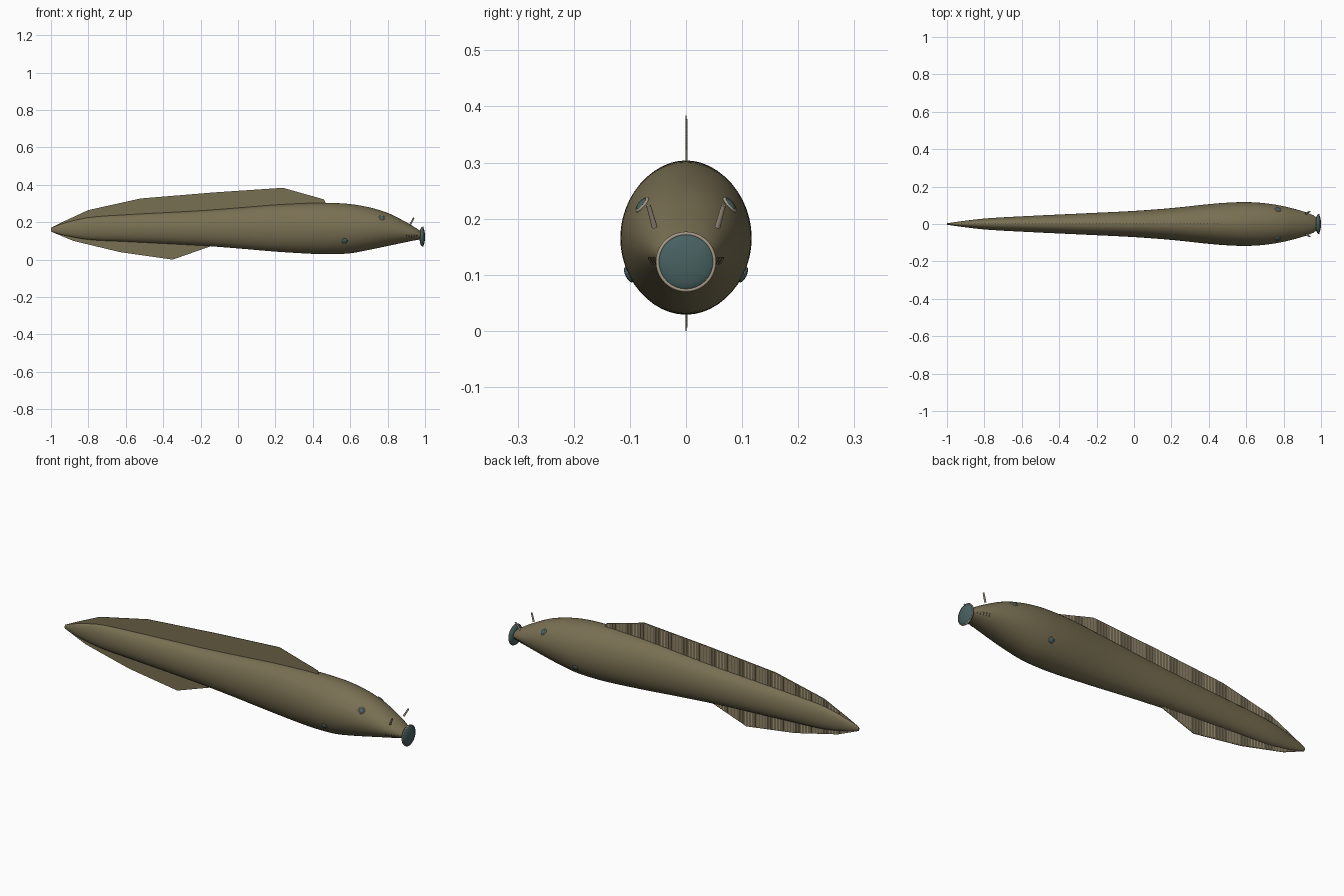
import bpy, bmesh, math
from mathutils import Vector, Matrix

cube = bpy.data.objects.get("Cube")
if cube:
    bpy.data.objects.remove(cube, do_unlink=True)


def material(name, rgb):
    mat = bpy.data.materials.new(name)
    mat.use_nodes = True
    mat.diffuse_color = (*rgb, 1)
    mat.node_tree.nodes["Principled BSDF"].inputs["Base Color"].default_value = (*rgb, 1)
    return mat


olive = material("olive skin", (.19, .16, .085))
teal = material("dark teal", (.065, .12, .12))
tan = material("pale tan", (.38, .32, .24))
dark = material("dark brown", (.07, .055, .035))


def finish(name, bm, mat, smooth=True):
    bmesh.ops.recalc_face_normals(bm, faces=bm.faces[:])
    mesh = bpy.data.meshes.new(name)
    bm.to_mesh(mesh)
    bm.free()
    mesh.materials.append(mat)
    obj = bpy.data.objects.new(name, mesh)
    bpy.context.collection.objects.link(obj)
    if smooth:
        bpy.ops.object.select_all(action="DESELECT")
        obj.select_set(True)
        bpy.context.view_layer.objects.active = obj
        bpy.ops.object.shade_smooth_by_angle(angle=math.radians(40))
    return obj


# Body stations: x, underside z, back z, half width
STATIONS = [
    (-1, .15, .17, .004), (-.93, .13, .195, .014), (-.8, .107, .225, .029),
    (-.6, .096, .24, .041), (-.2, .075, .262, .06), (0, .06, .277, .07),
    (.2, .043, .293, .085), (.4, .031, .303, .106), (.5, .029, .303, .114),
    (.6, .034, .297, .117), (.7, .052, .28, .111), (.8, .073, .25, .095),
    (.9, .094, .2, .069), (.95, .104, .17, .05), (.98, .108, .15, .033),
]


def body_at(x):
    """Smoothly interpolated underside, back and half width at x."""
    s = STATIONS
    i = max(k for k in range(len(s) - 1) if s[k][0] <= x or k == 0)
    span = s[i + 1][0] - s[i][0]
    t = (x - s[i][0]) / span

    def slope(k, c):
        a, b = s[max(k - 1, 0)], s[min(k + 1, len(s) - 1)]
        return (b[c] - a[c]) / (b[0] - a[0]) * span

    return [(1 + 2 * t) * (1 - t) ** 2 * s[i][c] + t * (1 - t) ** 2 * slope(i, c)
            + t * t * (3 - 2 * t) * s[i + 1][c] + t * t * (t - 1) * slope(i + 1, c)
            for c in (1, 2, 3)]


def skin_point(x, z, side):
    """Point on the skin and its outward normal."""
    def y_at(px, pz):
        low, high, half = body_at(px)
        k = (2 * pz - low - high) / (high - low)
        return half * math.sqrt(max(0, 1 - k * k))
    e = .004
    y = y_at(x, z)
    dx = (y_at(x + e, z) - y_at(x - e, z)) / (2 * e)
    dz = (y_at(x, z + e) - y_at(x, z - e)) / (2 * e)
    return Vector((x, side * y, z)), Vector((-dx, side, -dz)).normalized()


# Body
bm = bmesh.new()
RINGS, SIDES = 90, 48
rings = []
for i in range(RINGS + 1):
    x = -1 + 1.98 * i / RINGS
    low, high, half = body_at(x)
    ring = []
    for j in range(SIDES):
        a = math.tau * j / SIDES
        ring.append(bm.verts.new((x, half * math.cos(a),
                                  (low + high) / 2 + (high - low) / 2 * math.sin(a))))
    rings.append(ring)
for a, b in zip(rings, rings[1:]):
    for j in range(SIDES):
        k = (j + 1) % SIDES
        bm.faces.new((a[j], a[k], b[k], b[j]))
bm.faces.new(rings[0])
bm.faces.new(rings[-1])
finish("body", bm, olive)


def placed(center, normal):
    return Matrix.Translation(center) @ Vector(normal).to_track_quat("Z", "Y").to_matrix().to_4x4()


def lens(name, center, normal, radius, depth, mat):
    bm = bmesh.new()
    bmesh.ops.create_uvsphere(bm, u_segments=32, v_segments=16, radius=1)
    bm.transform(placed(center, normal) @ Matrix.Diagonal((radius, radius, depth, 1)))
    finish(name, bm, mat)


def rim(name, center, normal, radius, tube):
    bm = bmesh.new()
    n, m = 40, 10
    grid = []
    for i in range(n):
        a = math.tau * i / n
        row = []
        for j in range(m):
            b = math.tau * j / m
            r = radius + tube * math.cos(b)
            row.append(bm.verts.new((r * math.cos(a), r * math.sin(a), tube * math.sin(b))))
        grid.append(row)
    for i in range(n):
        p, q = grid[i], grid[(i + 1) % n]
        for j in range(m):
            k = (j + 1) % m
            bm.faces.new((p[j], q[j], q[k], p[k]))
    bm.transform(placed(center, normal))
    finish(name, bm, tan)


# Mouth disc with its pale lip
lens("mouth_disc", (.985, 0, .123), (1, 0, 0), .052, .015, teal)
rim("mouth_lip", (.988, 0, .123), (1, 0, 0), .0505, .0035)

# Eyes, side spots, feelers and gill slits on both sides
for label, side in (("left", 1), ("right", -1)):
    point, normal = skin_point(.77, .225, side)
    lens(label + "_eye", point, normal, .014, .006, teal)
    rim(label + "_eye_rim", point, normal, .014, .003)

    point, normal = skin_point(.57, .1, side)
    lens(label + "_spot", point, normal, .015, .006, teal)

    start, end = Vector((.92, side * .056, .185)), Vector((.94, side * .067, .224))
    bm = bmesh.new()
    bmesh.ops.create_cone(bm, cap_ends=True, segments=12, radius1=.005, radius2=.004,
                          depth=(end - start).length)
    bm.transform(placed((start + end) / 2, end - start))
    finish(label + "_feeler", bm, tan)

    bm = bmesh.new()
    for i in range(5):
        point, normal = skin_point(.9 + .014 * i, .125, side)
        bmesh.ops.create_cube(bm, size=1, matrix=placed(point, normal)
                              @ Matrix.Diagonal((.003, .014, .004, 1)))
    finish(label + "_gill_slits", bm, dark, False)


def height_on(outline, x):
    for (x0, z0), (x1, z1) in zip(outline, outline[1:]):
        if x <= x1:
            return z0 + (z1 - z0) * (x - x0) / (x1 - x0)
    return outline[-1][1]


def slab(bm, columns, y, thick):
    """Upright plate through columns of (x, inner z, outer z)."""
    rows = [[bm.verts.new((x, y + s * thick / 2, z)) for s, z in
             ((-1, a), (1, a), (1, b), (-1, b))] for x, a, b in columns]
    for p, q in zip(rows, rows[1:]):
        for j in range(4):
            k = (j + 1) % 4
            bm.faces.new((p[j], q[j], q[k], p[k]))
    bm.faces.new(rows[0])
    bm.faces.new(rows[-1])


# Fins: thin membranes with pale rays on the left face
FINS = {
    "back_fin": [(-1, .17), (-.93, .205), (-.8, .265), (-.52, .327), (-.12, .36),
                 (.24, .384), (.46, .322), (.47, .3)],
    "belly_fin": [(-1, .15), (-.88, .1), (-.63, .04), (-.35, 0), (-.15, .07)],
}
for name, outline in FINS.items():
    bm = bmesh.new()
    slab(bm, [(x, sum(body_at(x)[:2]) / 2, z) for x, z in outline], 0, .002)
    finish(name, bm, olive, False)

    edge = 1 if name == "back_fin" else 0
    bm = bmesh.new()
    x = outline[0][0] + .04
    while x < outline[-1][0] - .02:
        root, tip = body_at(x)[edge], height_on(outline, x)
        if abs(tip - root) > .008:
            tip = root + (tip - root) * .94
            slab(bm, [(x, root, tip), (x + .005, root, tip)], .0015, .002)
        x += .018
    finish(name + "_rays", bm, tan, False)
